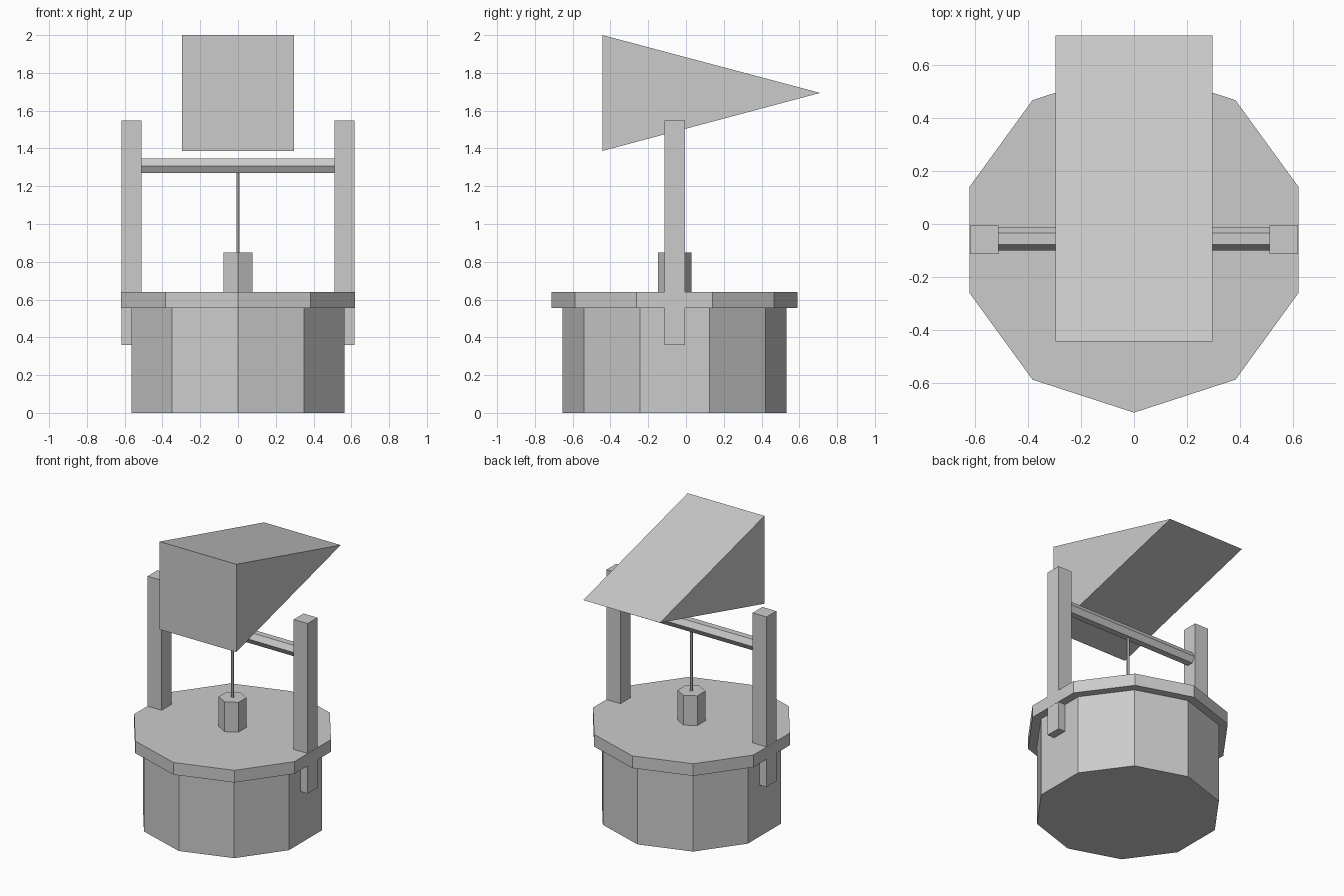
import bpy
from math import sin, cos, radians, tau

if "Cube" in bpy.data.objects:
    bpy.data.objects.remove(bpy.data.objects["Cube"])

CY = -0.06  # depth position of the well's axis


def extrude(name, profile, axis, lo, hi):
    """Closed prism from a 2D profile: axis 'z' uses (x, y), axis 'x' uses (y, z)."""
    n = len(profile)
    place = (lambda p, t: (p[0], p[1], t)) if axis == 'z' else (lambda p, t: (t, p[0], p[1]))
    verts = [place(p, t) for t in (lo, hi) for p in profile]
    faces = [list(range(n))[::-1], list(range(n, 2 * n))]
    faces += [(i, (i + 1) % n, n + (i + 1) % n, n + i) for i in range(n)]
    mesh = bpy.data.meshes.new(name)
    mesh.from_pydata(verts, [], faces)
    obj = bpy.data.objects.new(name, mesh)
    bpy.context.collection.objects.link(obj)
    return obj


def ngon(n, r, cx, cy, start=0):
    a = [radians(start) + tau * i / n for i in range(n)]
    return [(cx + r * cos(t), cy + r * sin(t)) for t in a]


# Ten-sided well wall and its overhanging lid
extrude("well_wall", ngon(10, 0.593, 0, CY, -90), 'z', 0, 0.555)
extrude("well_rim", ngon(10, 0.651, 0, CY, -90), 'z', 0.555, 0.64)

# Square posts either side
for side, x in (("left", -0.564), ("right", 0.564)):
    h = 0.054
    square = [(x - h, CY - h), (x + h, CY - h), (x + h, CY + h), (x - h, CY + h)]
    extrude(side + "_post", square, 'z', 0.36, 1.547)

# Hexagonal axle, rope and bucket
extrude("axle", ngon(6, 0.044, CY + 0.004, 1.308), 'x', -0.512, 0.512)
extrude("rope", ngon(6, 0.01, 0, CY, 90), 'z', 0.84, 1.308)
extrude("bucket", ngon(6, 0.088, 0, CY, 90), 'z', 0.635, 0.848)

# Wedge roof pointing to the back
extrude("roof", [(-0.442, 1.387), (0.71, 1.694), (-0.442, 2.0)], 'x', -0.296, 0.296)
